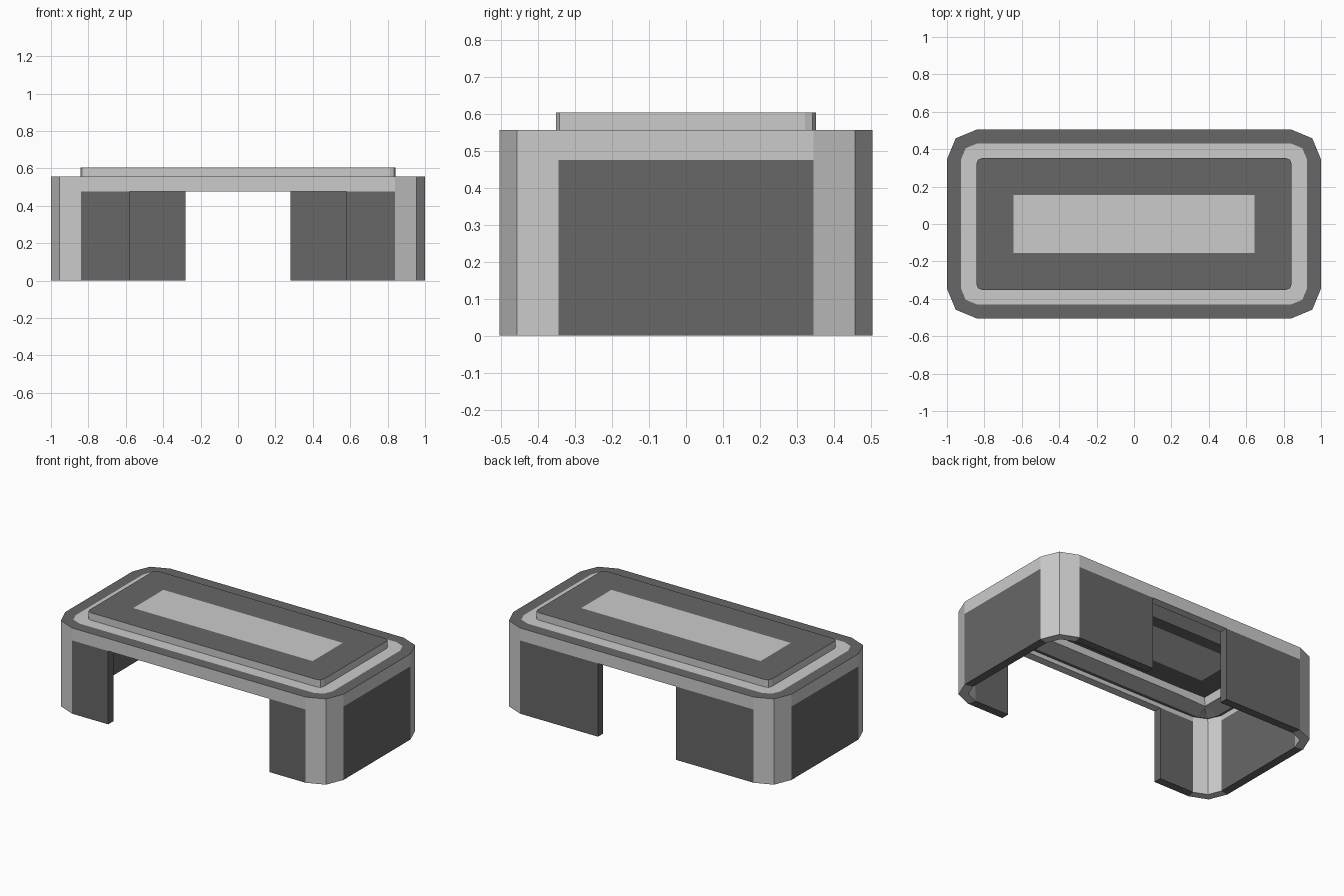
import bpy, bmesh, math

if "Cube" in bpy.data.objects:
    bpy.data.objects.remove(bpy.data.objects["Cube"])

W, D, R = 1.0, 0.505, 0.16             # half width, half depth, corner radius
BORDER, T = 0.075, 0.053               # width of the dark rim, shell thickness
Z_GAP, Z_RIM, Z_TOP = 0.476, 0.557, 0.605


def material(name, v):
    m = bpy.data.materials.new(name)
    m.diffuse_color = (v, v, v, 1)
    m.use_nodes = True
    m.node_tree.nodes["Principled BSDF"].inputs["Base Color"].default_value = m.diffuse_color
    return m


LIGHT, DARK = 0, 1
MATS = [material("light_grey", 0.8), material("dark_grey", 0.135)]


def outline(hx, hy, r):
    """Rectangle with two-facet corners, counter-clockwise, split at the openings."""
    p = []
    for i, (sx, sy) in enumerate([(1, 1), (-1, 1), (-1, -1), (1, -1)]):
        for k in range(3):
            a = math.radians(90 * i + 45 * k)
            p.append((sx * (hx - r) + r * math.cos(a), sy * (hy - r) + r * math.sin(a)))
    # opening edges: back at x 0.28, front at x 0.58
    return p[:3] + [(0.28, hy), (-0.28, hy)] + p[3:9] + [(-0.58, -hy), (0.58, -hy)] + p[9:]


bm = bmesh.new()


def loop(pts, z):
    return [bm.verts.new((x, y, z)) for x, y in pts]


def face(verts, mat):
    bm.faces.new(verts).material_index = mat


def bridge(a, b, mat):
    for i in range(len(a)):
        j = (i + 1) % len(a)
        face((a[i], a[j], b[j], b[i]), mat)


outer = outline(W, D, R)
slab = outline(0.843, 0.352, 0.03)
foot, gap, rim = (loop(outer, z) for z in (0, Z_GAP, Z_RIM))
border = loop(outline(W - BORDER, D - BORDER, R - BORDER), Z_RIM)
low, high = loop(slab, Z_RIM), loop(slab, Z_TOP)
panel = loop(outline(0.645, 0.155, 0), Z_TOP)

# Legs: dark flat walls and light corner posts, with the two openings left out
for i in range(len(outer)):
    j = (i + 1) % len(outer)
    (x0, y0), (x1, y1) = outer[i], outer[j]
    if max(abs(x0), abs(x1)) < 0.6:
        continue
    flat = min(abs(x1 - x0), abs(y1 - y0)) < 1e-4
    face((foot[i], foot[j], gap[j], gap[i]), DARK if flat else LIGHT)

bridge(gap, rim, LIGHT)       # band around the edge
bridge(rim, border, DARK)     # dark rim
bridge(border, low, LIGHT)    # light strip
bridge(low, high, LIGHT)      # side of the raised top
bridge(high, panel, DARK)     # raised top
face(panel, LIGHT)            # centre panel
bmesh.ops.remove_doubles(bm, verts=bm.verts[:], dist=1e-5)

me = bpy.data.meshes.new("table_shell")
bm.to_mesh(me)
bm.free()
for m in MATS:
    me.materials.append(m)
table = bpy.data.objects.new("table_shell", me)
bpy.context.collection.objects.link(table)

# Give the whole shell its thickness inwards
mod = table.modifiers.new("thickness", "SOLIDIFY")
mod.thickness = T
mod.offset = -1
mod.use_even_offset = True
